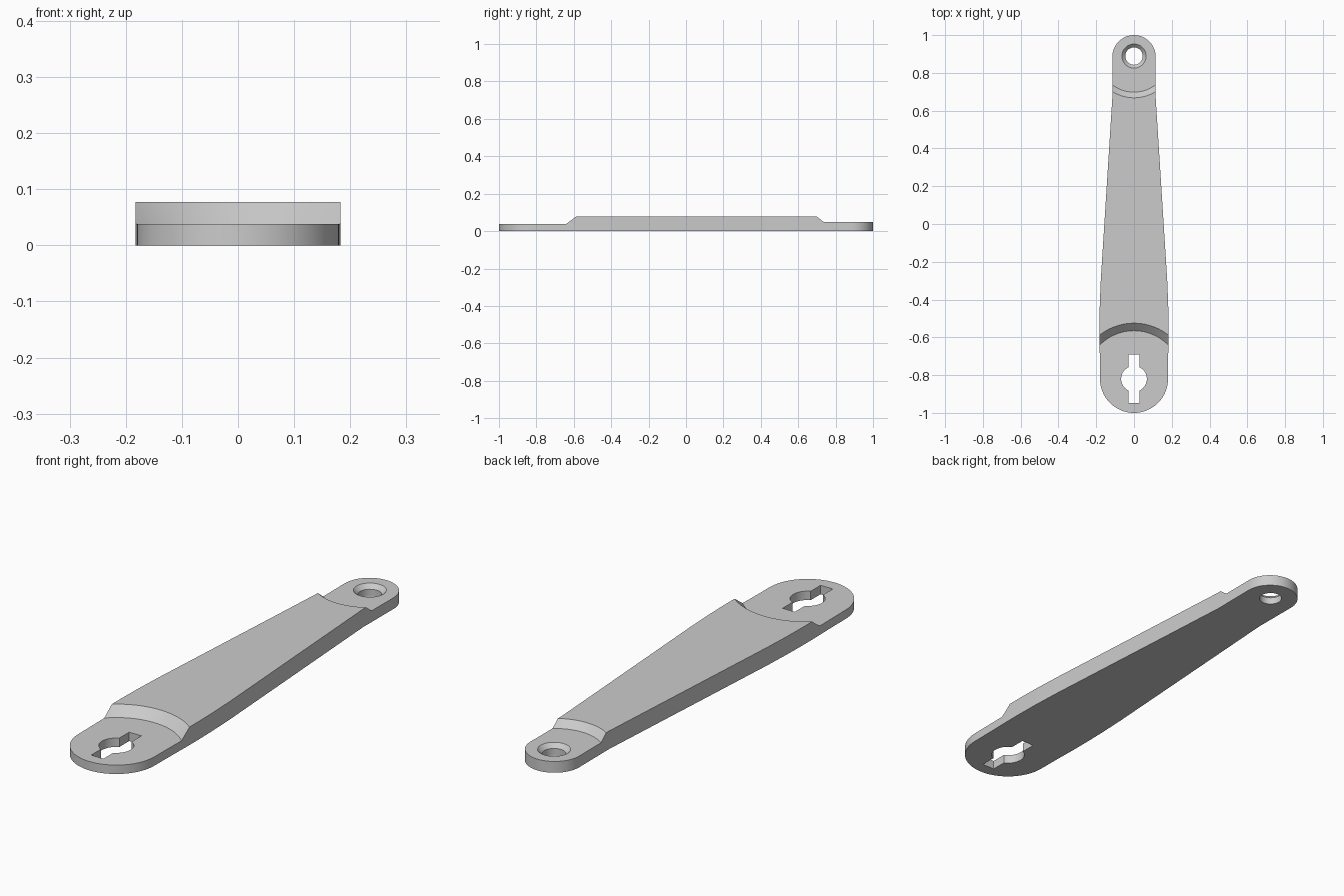
import bpy
import bmesh
import math

if "Cube" in bpy.data.objects:
    bpy.data.objects.remove(bpy.data.objects["Cube"], do_unlink=True)

TOP = 0.077       # full thickness
FRONT_Y = -0.82   # centre of the wide end
BACK_Y = 0.885    # centre of the narrow end

grey = bpy.data.materials.new("light_grey")
grey.use_nodes = True
colour = (0.6, 0.6, 0.6, 1)
grey.diffuse_color = colour
grey.node_tree.nodes["Principled BSDF"].inputs["Base Color"].default_value = colour


def finish(name, bm):
    bmesh.ops.recalc_face_normals(bm, faces=bm.faces[:])
    mesh = bpy.data.meshes.new(name)
    bm.to_mesh(mesh)
    bm.free()
    mesh.materials.append(grey)
    obj = bpy.data.objects.new(name, mesh)
    bpy.context.collection.objects.link(obj)
    return obj


def prism(name, outline, z0, z1):
    bm = bmesh.new()
    face = bm.faces.new([bm.verts.new((x, y, z0)) for x, y in outline])
    out = bmesh.ops.extrude_face_region(bm, geom=[face])
    verts = [v for v in out["geom"] if isinstance(v, bmesh.types.BMVert)]
    bmesh.ops.translate(bm, verts=verts, vec=(0, 0, z1 - z0))
    return finish(name, bm)


def frustum(name, y, z0, z1, r0, r1, sides=96):
    bm = bmesh.new()
    bmesh.ops.create_cone(bm, cap_ends=True, segments=sides,
                          radius1=r0, radius2=r1, depth=z1 - z0)
    bmesh.ops.translate(bm, verts=bm.verts[:], vec=(0, y, (z0 + z1) / 2))
    return finish(name, bm)


def arc(y, r, start, end, steps=32):
    angles = [math.radians(start + (end - start) * i / steps) for i in range(steps + 1)]
    return [(r * math.cos(a), y + r * math.sin(a)) for a in angles]


# Tapered arm outline with a rounded cap at each end
side = [(0.181, -0.70), (0.183, -0.60), (0.183, -0.52), (0.181, -0.42),
        (0.176, -0.30), (0.114, 0.68)]
outline = (arc(FRONT_Y, 0.18, 180, 360) + side
           + arc(BACK_Y, 0.115, 0, 180) + [(-x, y) for x, y in reversed(side)])
arm = prism("lever_arm", outline, 0, TOP)

# Keyhole: round hole with a slot through it
hole_r, slot_w, slot_l = 0.068, 0.029, 0.128
a = math.degrees(math.asin(slot_w / hole_r))
keyhole = (arc(FRONT_Y, hole_r, a - 90, 90 - a)
           + [(slot_w, FRONT_Y + slot_l), (-slot_w, FRONT_Y + slot_l)]
           + arc(FRONT_Y, hole_r, 90 + a, 270 - a)
           + [(-slot_w, FRONT_Y - slot_l), (slot_w, FRONT_Y - slot_l)])

# Lowered ends with sloped round shoulders, then the holes
cutters = [
    frustum("front_ledge_cutter", FRONT_Y, 0.038, 0.116, 0.255, 0.335),
    frustum("back_ledge_cutter", BACK_Y, 0.048, 0.106, 0.187, 0.247),
    prism("keyhole_cutter", keyhole, -0.05, 0.15),
    frustum("pin_hole_cutter", BACK_Y + 0.004, -0.05, 0.15, 0.046, 0.046, 48),
    frustum("countersink_cutter", BACK_Y + 0.004, 0.028, 0.068, 0.044, 0.084, 48),
]
bpy.context.view_layer.objects.active = arm
for cutter in cutters:
    cutter.hide_render = True
    mod = arm.modifiers.new(cutter.name, "BOOLEAN")
    mod.operation = "DIFFERENCE"
    mod.solver = "EXACT"
    mod.object = cutter
    bpy.ops.object.modifier_apply(modifier=mod.name)
for cutter in cutters:
    bpy.data.objects.remove(cutter, do_unlink=True)

# Smooth curved walls, keep crisp edges
bpy.ops.object.select_all(action="DESELECT")
arm.select_set(True)
bpy.ops.object.shade_smooth_by_angle(angle=math.radians(25))
